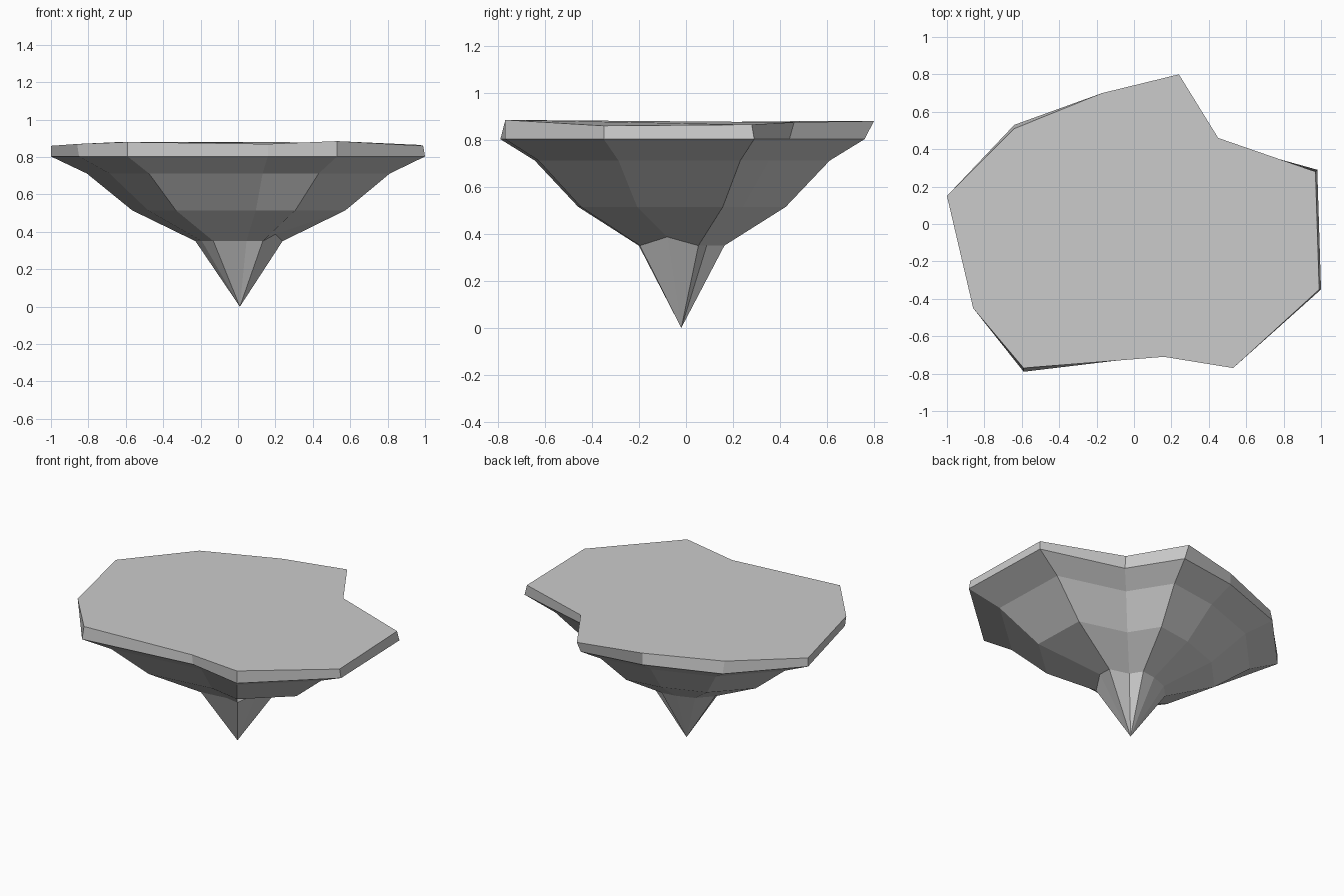
import bpy
import bmesh
from mathutils import Vector

cube = bpy.data.objects.get("Cube")
if cube:
    bpy.data.objects.remove(cube, do_unlink=True)


def make_material(name, color):
    mat = bpy.data.materials.new(name)
    mat.use_nodes = True
    mat.diffuse_color = color
    mat.node_tree.nodes["Principled BSDF"].inputs["Base Color"].default_value = color
    return mat


def bridge_rings(bm, upper, lower):
    """Join two vertex loops with a band of flat quads."""
    count = len(upper)
    for i in range(count):
        j = (i + 1) % count
        bm.faces.new((upper[i], lower[i], lower[j], upper[j]))


# Irregular outline of the flat top, anticlockwise from the front left corner
top_outline = [
    (0.99, -0.35, 0.86), (0.97, 0.28, 0.865), (0.45, 0.46, 0.875),
    (0.24, 0.8, 0.88), (-0.17, 0.7, 0.88), (-0.64, 0.51, 0.88),
    (-1, 0.15, 0.86), (-0.86, -0.45, 0.87), (-0.59, -0.77, 0.88),
    (0.16, -0.71, 0.87), (0.53, -0.77, 0.885),
]

# Outline of the lower edge of the rim
rim_outline = [
    (1, -0.35), (0.98, 0.29), (0.44, 0.44), (0.24, 0.76),
    (-0.17, 0.7), (-0.64, 0.53), (-1, 0.15), (-0.85, -0.45),
    (-0.59, -0.79), (0.16, -0.7), (0.53, -0.77),
]

# Stepped underside: scale of the rim outline and height of each ring
underside_profile = [(1, 0.803), (0.81, 0.712), (0.57, 0.515), (0.235, 0.35)]
tip = Vector((0.01, -0.02, 0))

bm = bmesh.new()

# Flat top
upper_ring = [bm.verts.new(point) for point in top_outline]
bm.faces.new(upper_ring)

# Rim and tapering underside
for scale, height in underside_profile:
    ring = []
    for x, y in rim_outline:
        spot = tip.lerp(Vector((x, y, 0)), scale)
        spot.z = height
        ring.append(bm.verts.new(spot))
    bridge_rings(bm, upper_ring, ring)
    upper_ring = ring

# Notch where the spike meets the underside at the front left corner
upper_ring[0].co = (0.2, -0.08, 0.387)

# Pointed spike
tip_vert = bm.verts.new(tip)
for i, vert in enumerate(upper_ring):
    bm.faces.new((vert, tip_vert, upper_ring[(i + 1) % len(upper_ring)]))

bmesh.ops.recalc_face_normals(bm, faces=bm.faces)
mesh = bpy.data.meshes.new("floating_rock")
bm.to_mesh(mesh)
bm.free()
mesh.materials.append(make_material("stone grey", (0.6, 0.6, 0.6, 1)))
rock = bpy.data.objects.new("floating_rock", mesh)
bpy.context.collection.objects.link(rock)
